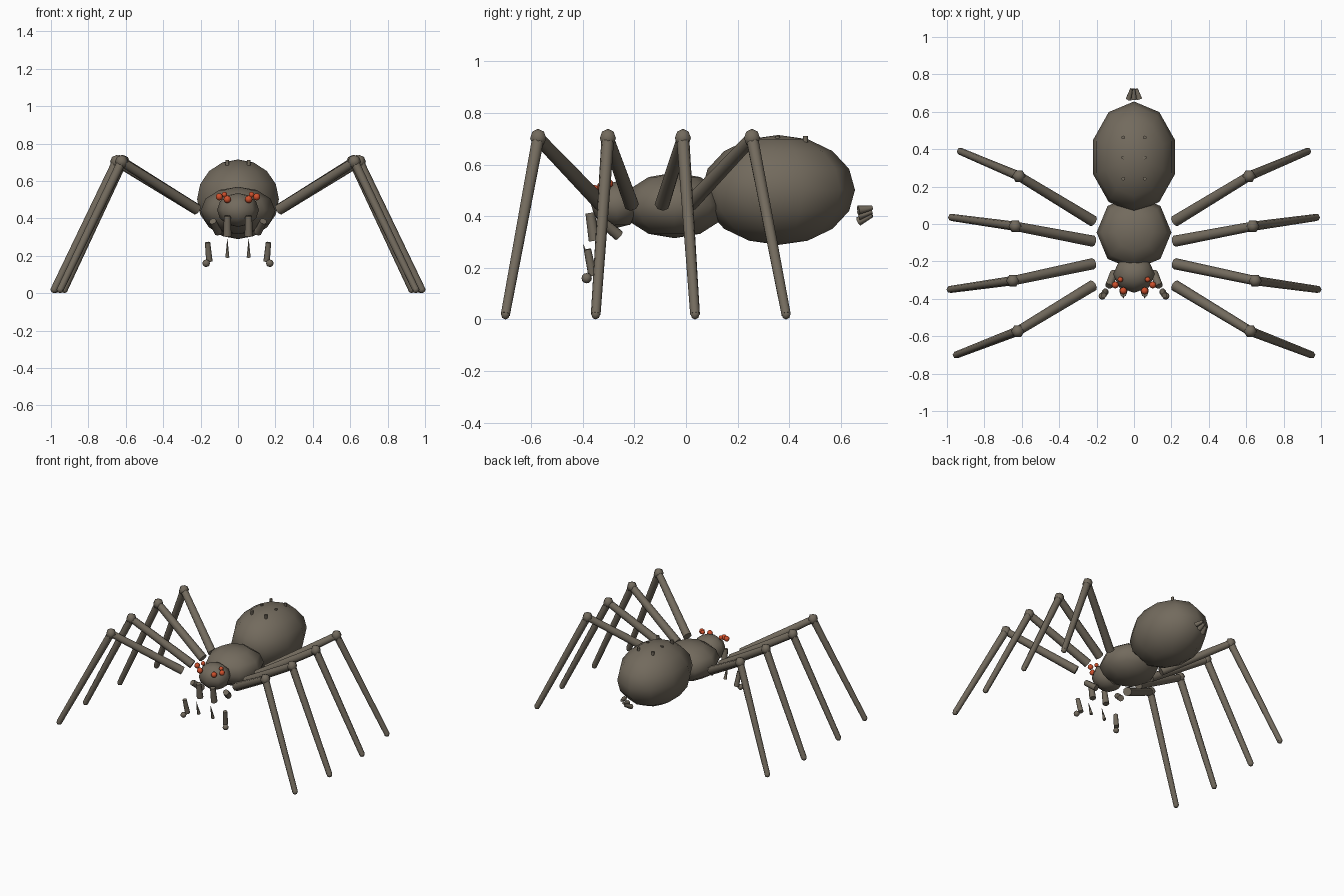
import bpy, bmesh, math
from mathutils import Vector, Matrix

if "Cube" in bpy.data.objects:
    bpy.data.objects.remove(bpy.data.objects["Cube"])


def material(name, rgb):
    m = bpy.data.materials.new(name)
    m.diffuse_color = (*rgb, 1)
    m.use_nodes = True
    m.node_tree.nodes["Principled BSDF"].inputs["Base Color"].default_value = m.diffuse_color
    return m


BODY = material("grey_brown", (0.17, 0.145, 0.11))
EYE = material("orange_red", (0.62, 0.08, 0.025))


def finish(name, bm, mat):
    bmesh.ops.recalc_face_normals(bm, faces=bm.faces)
    me = bpy.data.meshes.new(name)
    bm.to_mesh(me)
    bm.free()
    me.materials.append(mat)
    ob = bpy.data.objects.new(name, me)
    bpy.context.collection.objects.link(ob)
    bpy.ops.object.select_all(action='DESELECT')
    ob.select_set(True)
    bpy.context.view_layer.objects.active = ob
    bpy.ops.object.shade_smooth_by_angle(angle=math.radians(62))
    return ob


def ellipsoid(name, centre, radii, segs, rings, mat=BODY, phase=0.0):
    """Low-poly sphere with upright poles; phase turns the first meridian from +x."""
    bm = bmesh.new()
    rows = []
    for i in range(1, rings):
        t = math.pi * i / rings
        rows.append([bm.verts.new((math.sin(t) * math.cos(phase + math.tau * j / segs),
                                   math.sin(t) * math.sin(phase + math.tau * j / segs),
                                   math.cos(t))) for j in range(segs)])
    top, bottom = bm.verts.new((0, 0, 1)), bm.verts.new((0, 0, -1))
    for j in range(segs):
        k = (j + 1) % segs
        bm.faces.new((top, rows[0][j], rows[0][k]))
        bm.faces.new((bottom, rows[-1][k], rows[-1][j]))
        for a, b in zip(rows, rows[1:]):
            bm.faces.new((a[j], b[j], b[k], a[k]))
    bmesh.ops.transform(bm, verts=bm.verts,
                        matrix=Matrix.Translation(centre) @ Matrix.Diagonal((*radii, 1)))
    return finish(name, bm, mat)


def rod(name, a, b, ra, rb, sides=8):
    """Tapered rod from a (radius ra) to b (radius rb)."""
    a, b = Vector(a), Vector(b)
    d = b - a
    bm = bmesh.new()
    bmesh.ops.create_cone(bm, cap_ends=True, segments=sides, radius1=ra, radius2=rb,
                          depth=d.length)
    rot = d.to_track_quat('Z', 'Y').to_matrix().to_4x4()
    bmesh.ops.transform(bm, verts=bm.verts, matrix=Matrix.Translation((a + b) / 2) @ rot)
    return finish(name, bm, BODY)


def ball(name, centre, r, mat=BODY, segs=8, rings=6):
    return ellipsoid(name, centre, (r, r, r), segs, rings, mat)


# Body
ellipsoid("abdomen", (0, 0.358, 0.502), (0.23, 0.297, 0.213), 10, 8, phase=math.pi / 2)
ellipsoid("thorax", (0, -0.045, 0.442), (0.2, 0.2, 0.127), 8, 6)
ellipsoid("head", (0, -0.268, 0.445), (0.112, 0.1, 0.09), 8, 6)

# Spinnerets
for i, x in enumerate((-0.028, 0, 0.028)):
    rod("spinneret", (x, 0.668, 0.38 + 0.022 * i), (x * 0.45, 0.722, 0.405 + 0.014 * i),
        0.018, 0.009, 6)

# Hip (y), knee (x, y) and foot (x, y) of each leg, front to back
LEGS = [(-0.328, 0.622, -0.573, 0.95, -0.700),
        (-0.212, 0.648, -0.303, 0.983, -0.350),
        (-0.092, 0.635, -0.012, 0.975, 0.035),
        (0.015, 0.615, 0.256, 0.928, 0.388)]

for s in (-1, 1):
    # Legs
    for hip_y, kx, ky, fx, fy in LEGS:
        knee, foot = (s * kx, ky, 0.703), (s * fx, fy, 0.02)
        rod("upper_leg", (s * 0.218, hip_y, 0.447), knee, 0.03, 0.025)
        ball("knee", knee, 0.036, segs=6, rings=4)
        rod("lower_leg", knee, foot, 0.025, 0.019)
        ball("foot", foot, 0.02, segs=6, rings=4)

    # Eyes
    for x, y, z, r in ((0.057, -0.357, 0.502, 0.02),
                       (0.1, -0.326, 0.515, 0.019),
                       (0.073, -0.297, 0.527, 0.015)):
        ball("eye", (s * x, y, z), r, EYE)

    # Jaws and fangs
    rod("jaw", (s * 0.057, -0.372, 0.413), (s * 0.057, -0.355, 0.305), 0.018, 0.022)
    rod("fang", (s * 0.057, -0.37, 0.192), (s * 0.057, -0.398, 0.29), 0.012, 0.001, 6)

    # Feelers
    rod("upper_feeler", (s * 0.135, -0.332, 0.385), (s * 0.105, -0.26, 0.325), 0.02, 0.022)
    rod("lower_feeler", (s * 0.163, -0.382, 0.272), (s * 0.153, -0.362, 0.17), 0.015, 0.018)
    ball("feeler_tip", (s * 0.17, -0.385, 0.16), 0.02)

    # Bumps on the abdomen
    for y in (0.242, 0.355, 0.463):
        rod("back_bump", (s * 0.057, y, 0.66), (s * 0.057, y, 0.712), 0.01, 0.01, 6)
